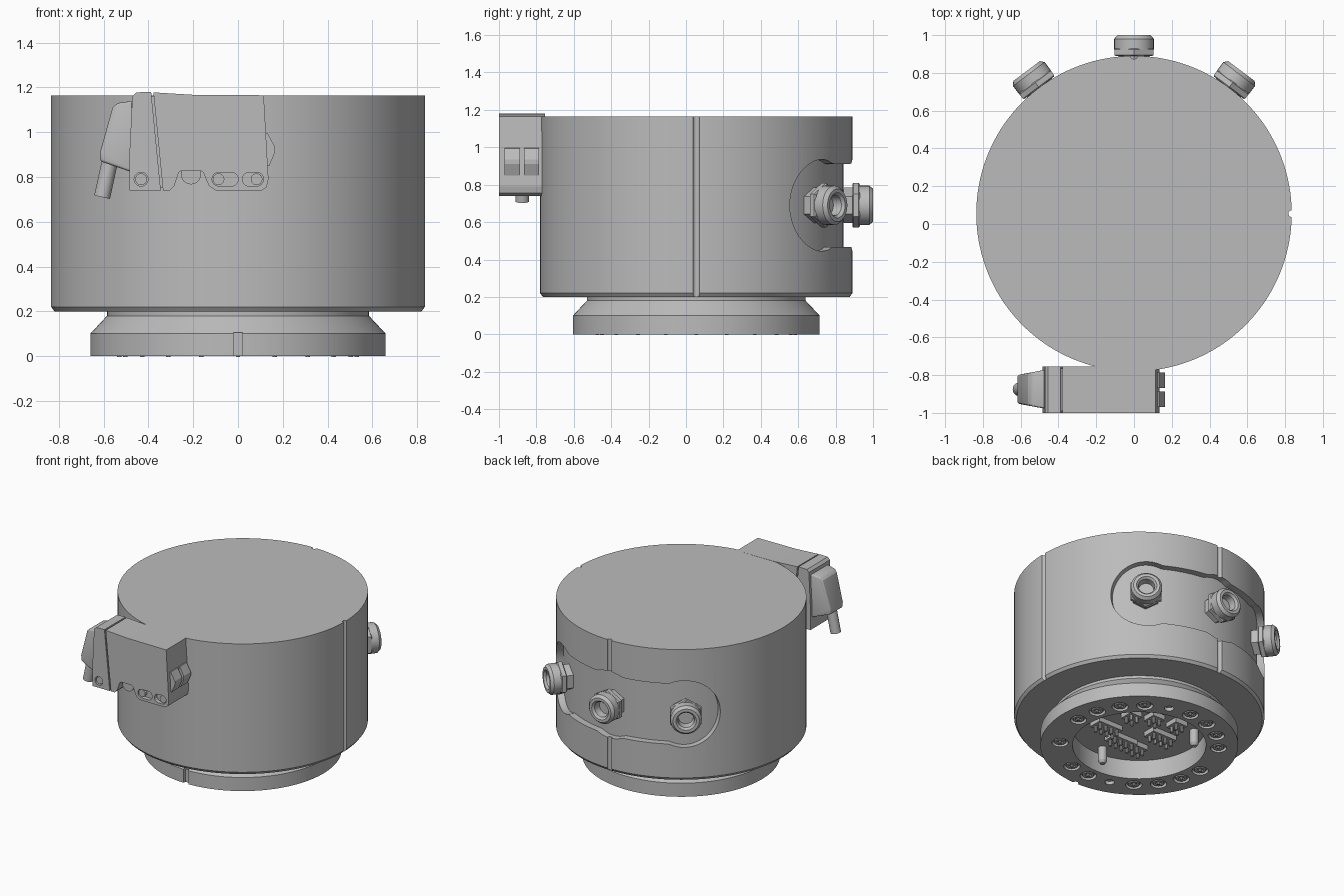
import bpy, bmesh
from math import sin, cos, pi, radians, sqrt
from mathutils import Matrix, Vector

if "Cube" in bpy.data.objects:
    bpy.data.objects.remove(bpy.data.objects["Cube"])

CY = 0.055          # y of the main axis
R = 0.835           # body radius
POCKET_Z = 0.69     # height of the cable glands

grey = bpy.data.materials.new("machined grey")
grey.diffuse_color = (0.5, 0.5, 0.5, 1)
grey.use_nodes = True
grey.node_tree.nodes["Principled BSDF"].inputs["Base Color"].default_value = (0.5, 0.5, 0.5, 1)


def finish(name, bm, matrix=Matrix()):
    bmesh.ops.recalc_face_normals(bm, faces=bm.faces)
    bm.transform(matrix)
    mesh = bpy.data.meshes.new(name)
    bm.to_mesh(mesh)
    bm.free()
    mesh.materials.append(grey)
    ob = bpy.data.objects.new(name, mesh)
    bpy.context.collection.objects.link(ob)
    return ob


def select(ob):
    bpy.ops.object.select_all(action='DESELECT')
    ob.select_set(True)
    bpy.context.view_layer.objects.active = ob


def smooth(ob):
    select(ob)
    bpy.ops.object.shade_smooth_by_angle(angle=radians(25))
    return ob


def lathe(name, profile, segs=32, matrix=Matrix()):
    """Spin (radius, height) points round z and cap both ends."""
    bm = bmesh.new()
    rings = [[bm.verts.new((r * cos(2 * pi * i / segs), r * sin(2 * pi * i / segs), z))
              for i in range(segs)] for r, z in profile]
    for a, b in zip(rings, rings[1:]):
        for i in range(segs):
            j = (i + 1) % segs
            bm.faces.new((a[i], a[j], b[j], b[i]))
    bm.faces.new(rings[0])
    bm.faces.new(rings[-1])
    return finish(name, bm, matrix)


def rod(name, a, b, r, segs=24):
    a, b = Vector(a), Vector(b)
    turn = (b - a).to_track_quat('Z', 'Y').to_matrix().to_4x4()
    return lathe(name, [(r, 0), (r, (b - a).length)], segs, Matrix.Translation(a) @ turn)


def prism(name, outline, y0, y1):
    """Extrude an (x, z) outline along y."""
    bm = bmesh.new()
    front = [bm.verts.new((x, y0, z)) for x, z in outline]
    back = [bm.verts.new((x, y1, z)) for x, z in outline]
    bm.faces.new(front)
    bm.faces.new(back)
    for i in range(len(front)):
        j = (i + 1) % len(front)
        bm.faces.new((front[i], front[j], back[j], back[i]))
    return finish(name, bm)


def box(name, centre, size):
    bm = bmesh.new()
    bmesh.ops.create_cube(bm, size=1)
    return finish(name, bm, Matrix.Translation(centre) @ Matrix.Diagonal((*size, 1)))


def cut(ob, cutters):
    for c in cutters:
        select(ob)
        mod = ob.modifiers.new("cut", 'BOOLEAN')
        mod.operation = 'DIFFERENCE'
        mod.solver = 'EXACT'
        mod.object = c
        bpy.ops.object.modifier_apply(modifier=mod.name)
        bpy.data.objects.remove(c)


def bevel(ob, width):
    select(ob)
    mod = ob.modifiers.new("bevel", 'BEVEL')
    mod.width, mod.segments = width, 3
    bpy.ops.object.modifier_apply(modifier=mod.name)
    return smooth(ob)


def pocket_cutter():
    """Scalloped pocket: three round lobes wrapped round the back wall."""
    lobe, gap, waist = 0.245, 0.53, 0.222
    end = gap + lobe
    bm = bmesh.new()
    cols = []
    for i in range(97):
        s = -end * cos(pi * i / 96)
        h = max(sqrt(max(lobe ** 2 - (s - c) ** 2, 0)) for c in (-gap, 0, gap))
        h = max(h, waist if abs(s) < gap else 0.004)
        a = pi / 2 + s / R
        cols.append([bm.verts.new((r * cos(a), CY + r * sin(a), POCKET_Z + k * h))
                     for r, k in ((0.787, -1), (0.787, 1), (0.95, 1), (0.95, -1))])
    for p, q in zip(cols, cols[1:]):
        for k in range(4):
            m = (k + 1) % 4
            bm.faces.new((p[k], p[m], q[m], q[k]))
    bm.faces.new(cols[0])
    bm.faces.new(cols[-1])
    return finish("pocket_cutter", bm)


axis = Matrix.Translation((0, CY, 0))

# Main drum with back pocket and two vertical grooves
drum = lathe("drum", [(0.82, 0.2), (R, 0.22), (R, 1.165)], 144, axis)
cut(drum, [pocket_cutter(),
           rod("groove_cutter", (R, CY, 0.1), (R, CY, 1.3), 0.018, 16),
           rod("groove_cutter", (0, CY + R, 0.1), (0, CY + R, 1.3), 0.018, 16)])
smooth(drum)

# Flanged base with hollow underside, front key slot and ring of screw holes
base = lathe("base", [(0.445, 0.14), (0.445, 0), (0.66, 0), (0.66, 0.1),
                      (0.585, 0.18), (0.585, 0.21)], 128, axis)
cutters = [box("slot_cutter", (0, CY - 0.66, 0.04), (0.04, 0.04, 0.13))]
for k in range(20):
    if k in (1, 11, 19):
        continue
    a = radians(140 - 176 + 18 * k)
    x, y = 0.53 * cos(a), CY + 0.53 * sin(a)
    plain = k in (6, 16)
    cutters.append(rod("hole_cutter", (x, y, -0.05), (x, y, 0.025), 0.032 if plain else 0.055))
    if not plain:
        spot = Matrix.Translation((x, y, 0))
        smooth(lathe("ring_screw", [(0.038, 0.03), (0.038, 0.004), (0.02, 0.004), (0.02, 0.015)],
                     20, spot))
        rod("screw_pin", (x, y, 0.02), (x, y, -0.004), 0.01, 10)
cut(base, cutters)
smooth(base)

# Contact blocks with pin grids, and guide pins, inside the base
blocks = [(0.195, -0.11, 4), (0.0, -0.19, 4), (-0.165, 0.02, 4),
          (0.02, 0.18, 2), (-0.15, -0.2, 2), (0.16, 0.11, 2), (-0.15, 0.21, 2)]
for x, y, n in blocks:
    box("contact_block", (x, y + CY, 0.125), (0.05 * n, 0.1, 0.04))
    for i in range(n):
        for j in (-0.5, 0.5):
            px, py = x + 0.048 * (i - (n - 1) / 2), y + CY + 0.048 * j
            rod("contact_pin", (px, py, 0.11), (px, py, 0.065), 0.012, 10)
for x, y in ((0.01, -0.37), (-0.31, 0.2)):
    smooth(lathe("guide_pin", [(0.03, 0.145), (0.03, 0.04), (0.018, 0.02)], 20,
                 Matrix.Translation((x, y + CY, 0))))

# Three cable glands in the pocket
for deg in (-37, 0, 37):
    a = radians(90 + deg)
    d, up = Vector((cos(a), sin(a), 0)), Vector((0, 0, 1))
    place = Matrix.Translation((0, CY, POCKET_Z)) @ Matrix((up, d.cross(up), d)).transposed().to_4x4()
    lathe("gland_neck", [(0.095, 0.77), (0.095, 0.836)], 6, place)
    lathe("gland_nut", [(0.112, 0.834), (0.12, 0.84), (0.12, 0.868), (0.112, 0.874)], 6, place)
    smooth(lathe("gland_cap", [(0.105, 0.87), (0.105, 0.925), (0.088, 0.945), (0.068, 0.945),
                               (0.055, 0.93), (0.05, 0.88)], 32, place))

# Side connector: housing with arched underside
Y0, Y1 = -1.0, -0.755
housing = prism("connector_housing",
                [(-0.378, 1.178), (-0.2, 1.167), (0.115, 1.165), (0.136, 0.79), (0.128, 0.755),
                 (0.105, 0.74), (-0.1, 0.74), (-0.13, 0.76), (-0.155, 0.82), (-0.17, 0.83),
                 (-0.25, 0.83), (-0.265, 0.82), (-0.285, 0.76), (-0.305, 0.74), (-0.335, 0.74)], Y0, Y1)
end_plate = prism("connector_end_plate",
                  [(-0.455, 1.178), (-0.388, 1.18), (-0.345, 0.74), (-0.485, 0.74),
                   (-0.485, 0.9), (-0.472, 1.16)], Y0, Y1)
prism("connector_seam", [(-0.39, 1.16), (-0.37, 1.16), (-0.33, 0.75), (-0.35, 0.75)], Y0 + 0.01, Y1 - 0.01)
rod("arch_roll", (-0.21, Y0 + 0.02, 0.812), (-0.21, Y1 - 0.02, 0.812), 0.045)


# Slots and pins on the connector front
def slot(x0, x1, z, r):
    pts = [(x + r * cos(a), z + r * sin(a)) for x, start in ((x1, -pi / 2), (x0, pi / 2))
           for a in (start + pi * i / 8 for i in range(9))]
    return prism("slot_cutter", pts, Y0 - 0.05, Y0 + 0.03)


cut(housing, [slot(-0.085, -0.03, 0.79, 0.031), slot(0.05, 0.083, 0.79, 0.031)])
cut(end_plate, [rod("pin_cutter", (-0.433, Y0 - 0.05, 0.79), (-0.433, Y0 + 0.02, 0.79), 0.031)])
for x in (-0.087, 0.083, -0.433):
    rod("connector_pin", (x, Y0 + 0.05, 0.79), (x, Y0 + 0.008, 0.79), 0.026)

# Two latch buttons on the connector's end
for y0 in (-0.97, -0.867):
    prism("latch_button", [(0.1, 1.0), (0.132, 0.995), (0.165, 0.935), (0.165, 0.91),
                           (0.14, 0.85), (0.1, 0.85)], y0, y0 + 0.082)

# Tapered cable hood and cable stub
hood = prism("cable_hood", [(-0.47, 1.14), (-0.54, 1.13), (-0.56, 1.11), (-0.617, 0.91),
                            (-0.615, 0.87), (-0.47, 0.82)], -0.978, -0.772)
for v in hood.data.vertices:
    v.co.y = -0.875 + (v.co.y + 0.875) * (1 - 1.8 * (-0.47 - v.co.x))
bevel(hood, 0.012)
smooth(rod("cable_stub", (-0.57, -0.875, 0.88), (-0.607, -0.875, 0.71), 0.036))
